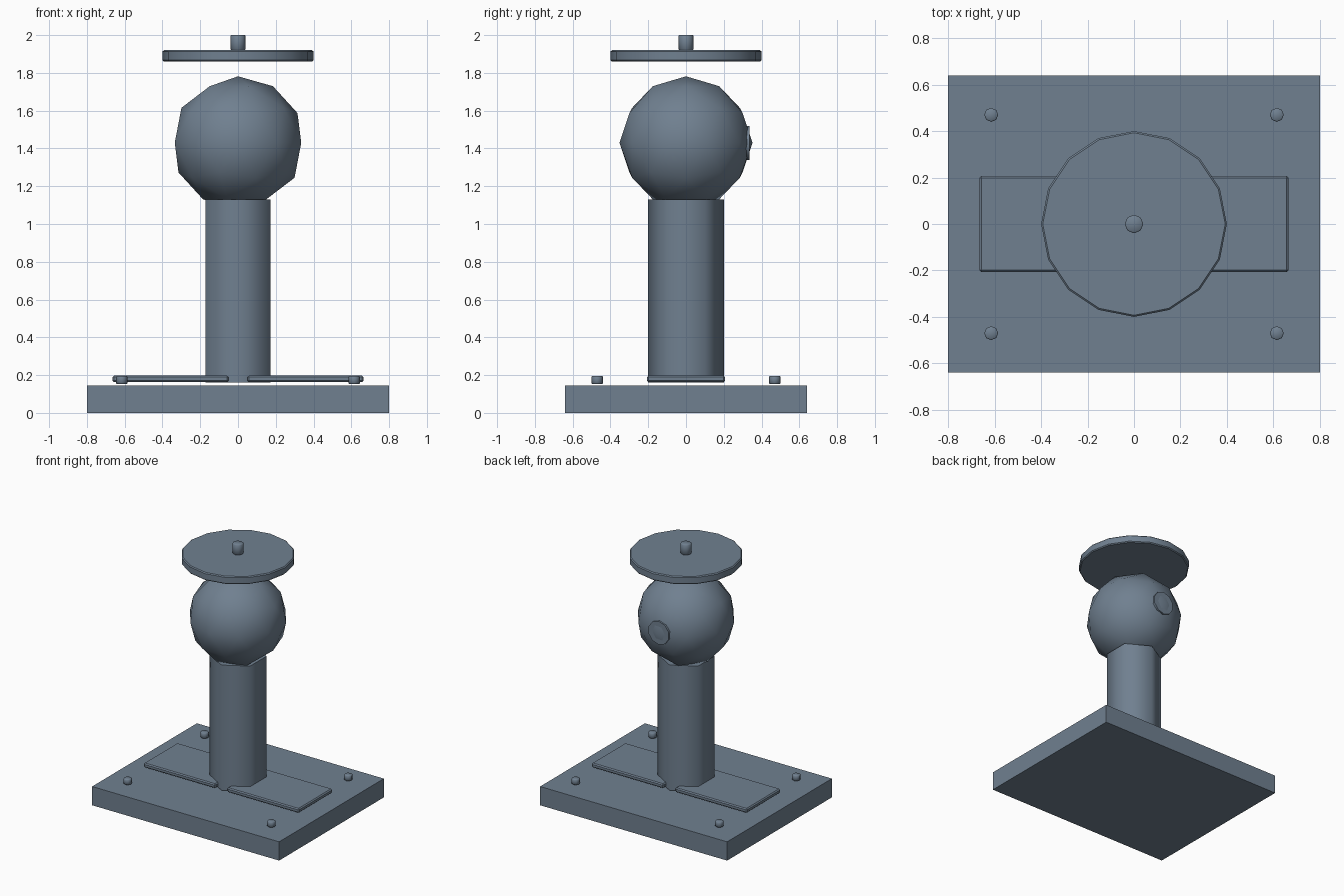
import bpy, bmesh, math
from mathutils import Matrix, Vector

if "Cube" in bpy.data.objects:
    bpy.data.objects.remove(bpy.data.objects["Cube"])

slate = bpy.data.materials.new("slate_grey")
slate.diffuse_color = (0.162, 0.216, 0.279, 1)
slate.use_nodes = True
slate.node_tree.nodes["Principled BSDF"].inputs["Base Color"].default_value = slate.diffuse_color


def finish(name, bm, smooth_deg=0, bevel=0):
    """Turn a bmesh into a named object, keeping edges above the angle sharp."""
    if bevel:
        bmesh.ops.bevel(bm, geom=[e for e in bm.edges if e.calc_face_angle(0) > math.radians(60)],
                        offset=bevel, segments=1, affect='EDGES')
    bmesh.ops.recalc_face_normals(bm, faces=bm.faces)
    for f in bm.faces:
        f.smooth = smooth_deg > 0
    for e in bm.edges:
        e.smooth = e.calc_face_angle(0) < math.radians(smooth_deg)
    me = bpy.data.meshes.new(name)
    bm.to_mesh(me)
    bm.free()
    me.materials.append(slate)
    ob = bpy.data.objects.new(name, me)
    bpy.context.collection.objects.link(ob)
    return ob


def box(name, lo, hi, bevel=0):
    lo, hi = Vector(lo), Vector(hi)
    bm = bmesh.new()
    bmesh.ops.create_cube(bm, size=1, matrix=Matrix.Translation((lo + hi) / 2)
                          @ Matrix.Diagonal((*(hi - lo), 1)))
    return finish(name, bm, 0, bevel)


def prism(name, sides, r, x, y, z0, z1, smooth_deg=0, bevel=0):
    """Upright prism with its first corner on +y."""
    bm = bmesh.new()
    ring = [bm.verts.new((x + r * math.sin(2 * math.pi * i / sides),
                          y + r * math.cos(2 * math.pi * i / sides), z0)) for i in range(sides)]
    base = bm.faces.new(ring)
    top = bmesh.ops.extrude_face_region(bm, geom=[base], use_keep_orig=True)["geom"]
    bmesh.ops.translate(bm, vec=(0, 0, z1 - z0),
                        verts=[v for v in top if isinstance(v, bmesh.types.BMVert)])
    return finish(name, bm, smooth_deg, bevel)


# Base slab
box("base_slab", (-0.80, -0.64, 0), (0.80, 0.64, 0.145))

# Foot plates either side of the column, and corner bolts
for side, s in (("left", -1), ("right", 1)):
    xs = sorted((s * 0.05, s * 0.665))
    box(f"{side}_foot_plate", (xs[0], -0.207, 0.163), (xs[1], 0.207, 0.197), 0.008)
    for end, t in (("front", -1), ("back", 1)):
        prism(f"{end}_{side}_bolt", 8, 0.03, s * 0.615, t * 0.47, 0.153, 0.195, 50, 0.004)

# Six-sided column
prism("column", 6, 0.20, 0, 0, 0.16, 1.13, 65)

# Head ball
bm = bmesh.new()
bmesh.ops.create_icosphere(bm, subdivisions=2, radius=0.352,
                           matrix=Matrix.Translation((0, 0, 1.43)))
finish("head_ball", bm, 60)

# Round button almost flush with the back of the ball
button = prism("back_button", 10, 0.09, 0, 0, -0.02, 0.02, 40)
button.matrix_world = Matrix.Translation((0, 0.315, 1.43)) @ Matrix.Rotation(math.pi / 2, 4, 'X')

# Floating top disc with its knob
prism("top_disc", 16, 0.40, 0, 0, 1.86, 1.92, 40, 0.007)
prism("top_knob", 8, 0.04, 0, 0, 1.92, 2.0, 50, 0.004)
